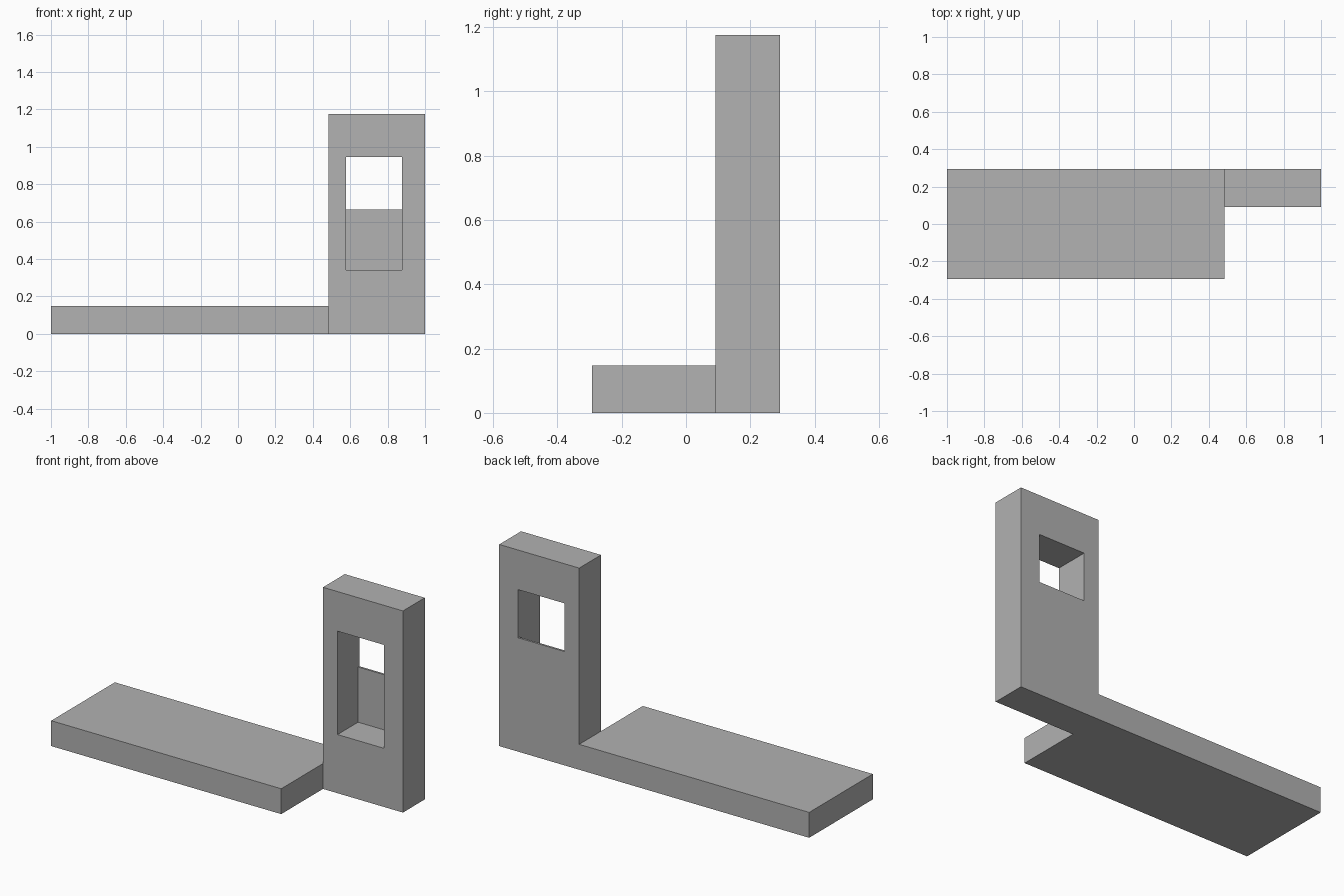
import bpy

cube = bpy.data.objects.get("Cube")
if cube:
    bpy.data.objects.remove(cube, do_unlink=True)

# Single matte grey
grey = bpy.data.materials.new("mid_grey")
grey.use_nodes = True
colour = (0.445, 0.445, 0.445, 1)
grey.diffuse_color = colour
grey.node_tree.nodes["Principled BSDF"].inputs["Base Color"].default_value = colour


def box(name, xs, ys, zs):
    """Flat-sided box given its extent along each axis."""
    spans = (xs, ys, zs)
    bpy.ops.mesh.primitive_cube_add(size=1)
    ob = bpy.context.object
    ob.name = name
    ob.location = [(a + b) / 2 for a, b in spans]
    ob.scale = [b - a for a, b in spans]
    bpy.ops.object.transform_apply(location=True, rotation=False, scale=True)
    ob.data.materials.append(grey)
    return ob


def cut(target, cutter):
    """Subtract the cutter from the target, then discard it."""
    cutter.hide_render = True
    mod = target.modifiers.new("opening", 'BOOLEAN')
    mod.operation = 'DIFFERENCE'
    mod.solver = 'EXACT'
    mod.object = cutter
    bpy.context.view_layer.objects.active = target
    bpy.ops.object.modifier_apply(modifier=mod.name)
    bpy.data.objects.remove(cutter, do_unlink=True)


back, front, joint = 0.293, -0.293, 0.484
tower_front = 0.092
base_top, tower_top = 0.148, 1.176
hole_x, hole_bottom, sill, hole_top = (0.578, 0.878), 0.342, 0.664, 0.945
panel = 0.012

# Low base slab
box("base_slab", (-1, joint), (front, back), (0, base_top))

# Tall upright, flush with the back of the slab
tower = box("upright", (joint, 1), (tower_front, back), (0, tower_top))

# Deep front niche, closed behind by a thin panel, with a window through above
cut(tower, box("niche_cutter", hole_x, (tower_front - 0.1, back - panel),
               (hole_bottom, hole_top)))
cut(tower, box("window_cutter", hole_x, (tower_front - 0.1, back + 0.1),
               (sill, hole_top)))
